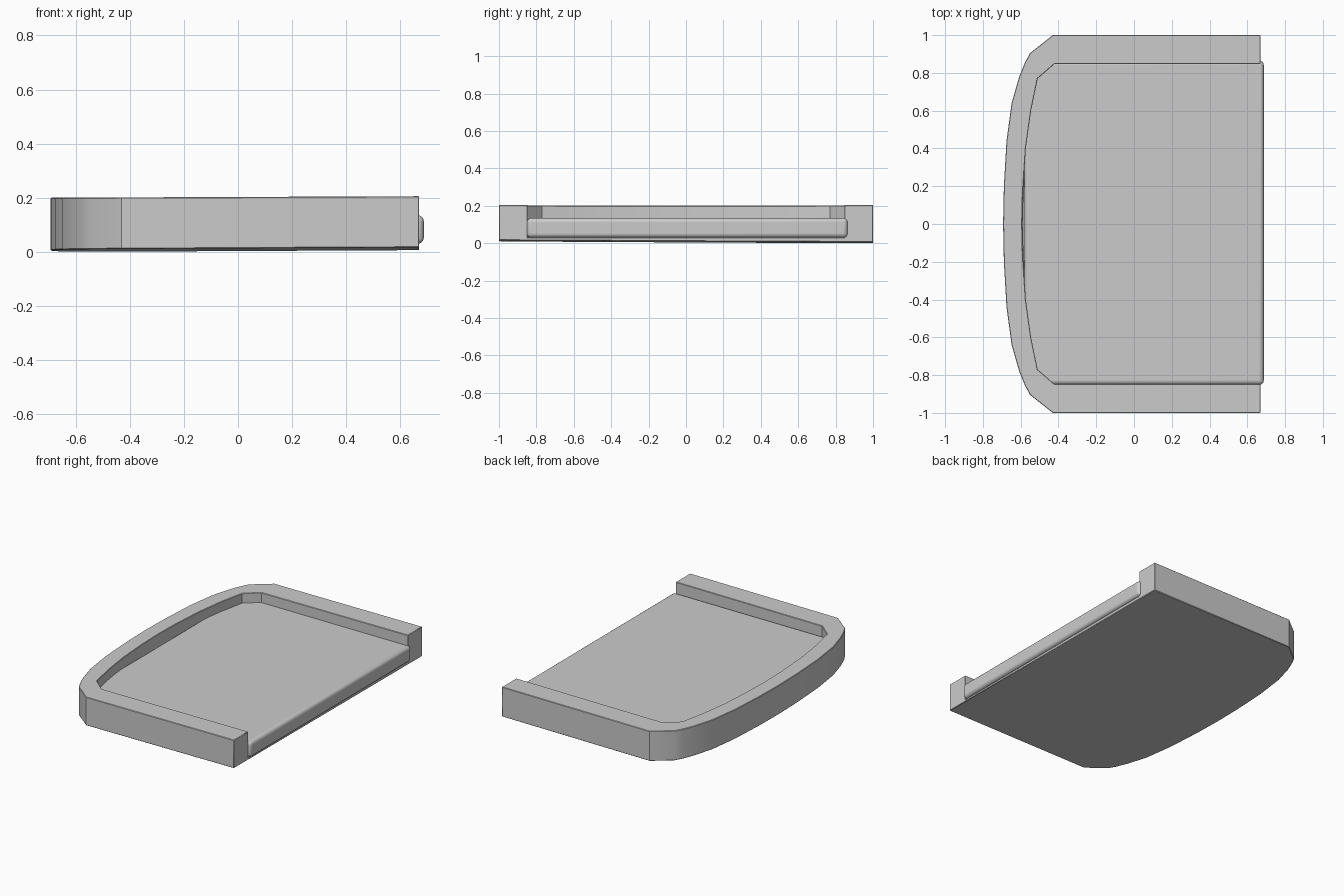
import bpy, bmesh, math

if "Cube" in bpy.data.objects:
    bpy.data.objects.remove(bpy.data.objects["Cube"])


def finish(name, bm, bevel, segments):
    """Turn a bmesh into a named, bevelled, angle-smoothed object."""
    bmesh.ops.recalc_face_normals(bm, faces=bm.faces[:])
    mesh = bpy.data.meshes.new(name)
    bm.to_mesh(mesh)
    bm.free()
    obj = bpy.data.objects.new(name, mesh)
    bpy.context.collection.objects.link(obj)
    mod = obj.modifiers.new("soft_edges", 'BEVEL')
    mod.width, mod.segments = bevel, segments
    mod.limit_method, mod.angle_limit = 'ANGLE', math.radians(60)
    bpy.ops.object.select_all(action='DESELECT')
    obj.select_set(True)
    bpy.context.view_layer.objects.active = obj
    bpy.ops.object.shade_smooth_by_angle(angle=math.radians(35))
    return obj


def mirrored(half):
    """Mirror a half outline (ending on y = 0) across the x axis."""
    return half + [(x, -y) for x, y in reversed(half[:-1])]


# Outlines run from the open end, round the bowed end, and back
outer = mirrored([(0.67, 1), (-0.43, 1), (-0.55, 0.905), (-0.575, 0.86), (-0.608, 0.78),
                  (-0.648, 0.64), (-0.675, 0.44), (-0.689, 0.2), (-0.693, 0)])
inner = mirrored([(0.67, 0.848), (-0.42, 0.848), (-0.51, 0.77), (-0.545, 0.6),
                  (-0.573, 0.4), (-0.588, 0.17), (-0.592, 0)])

# Tray: U-shaped rim and thin floor as one closed body, with a slight slope
bm = bmesh.new()


def ring(points, height):
    return [bm.verts.new((x, y, height(x, y))) for x, y in points]


under = lambda x, y: 0.008 + 0.005 * x - 0.005 * y
top = lambda x, y: 0.203 + 0.004 * x
out_low, out_top = ring(outer, under), ring(outer, top)
in_low, in_top = ring(inner, lambda x, y: 0.03), ring(inner, top)
bm.faces.new(out_low)
bm.faces.new(in_low)
bm.faces.new(out_top + in_top[::-1])
for low, high in ((out_low, out_top), (in_low, in_top)):
    for i in range(len(low) - 1):
        bm.faces.new((low[i], low[i + 1], high[i + 1], high[i]))
bm.faces.new((out_low[0], out_top[0], in_top[0], in_low[0],
              in_low[-1], in_top[-1], out_top[-1], out_low[-1]))
finish("tray_rim_and_floor", bm, 0.003, 1)

# Panel: rounded slab lying in the tray, poking out at the open end
bm = bmesh.new()
bmesh.ops.create_cube(bm, size=1)
bmesh.ops.scale(bm, vec=(1.267, 1.715, 0.105), verts=bm.verts)
bmesh.ops.translate(bm, vec=(0.0535, 0.007, 0.0825), verts=bm.verts)
finish("inner_panel", bm, 0.022, 4)
